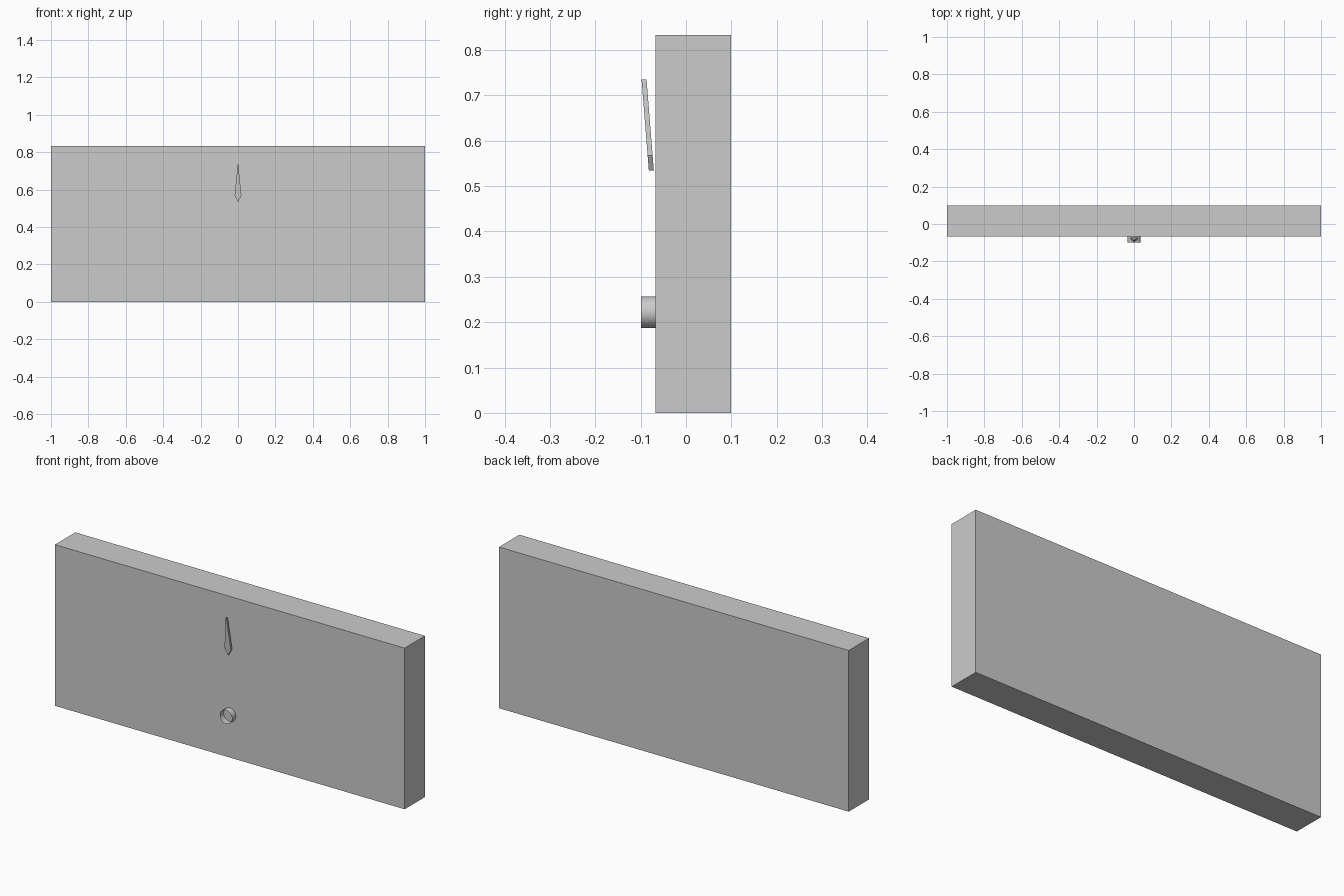
import bpy, bmesh, math
from mathutils import Matrix

if "Cube" in bpy.data.objects:
    bpy.data.objects.remove(bpy.data.objects["Cube"])


def finish(name, bm):
    bmesh.ops.recalc_face_normals(bm, faces=bm.faces)
    me = bpy.data.meshes.new(name)
    bm.to_mesh(me)
    bm.free()
    ob = bpy.data.objects.new(name, me)
    bpy.context.collection.objects.link(ob)
    return ob


FRONT, BACK, HEIGHT = -0.067, 0.099, 0.833

# Main panel
bm = bmesh.new()
bmesh.ops.create_cube(bm, size=1)
bmesh.ops.scale(bm, vec=(2, BACK - FRONT, HEIGHT), verts=bm.verts)
bmesh.ops.translate(bm, vec=(0, (FRONT + BACK) / 2, HEIGHT / 2), verts=bm.verts)
finish("panel", bm)

# Pivot collar: open tube standing on the panel front
bm = bmesh.new()
bmesh.ops.create_cone(bm, cap_ends=False, segments=32, radius1=0.035,
                      radius2=0.035, depth=0.032,
                      matrix=Matrix.Translation((0, FRONT - 0.016, 0.222))
                      @ Matrix.Rotation(math.pi / 2, 4, 'X'))
collar = finish("pivot_collar", bm)
for p in collar.data.polygons:
    p.use_smooth = True

# Pointer: thin kite leaning forward towards its tip
bm = bmesh.new()
outline = [(0, 0.535), (0.018, 0.567), (0.0015, 0.735), (-0.0015, 0.735), (-0.018, 0.567)]
face = bm.faces.new([bm.verts.new((x, -0.082 - 0.08 * (z - 0.535), z)) for x, z in outline])
ext = bmesh.ops.extrude_face_region(bm, geom=[face], use_keep_orig=True)
bmesh.ops.translate(bm, vec=(0, 0.011, 0),
                    verts=[g for g in ext["geom"] if isinstance(g, bmesh.types.BMVert)])
finish("pointer", bm)
